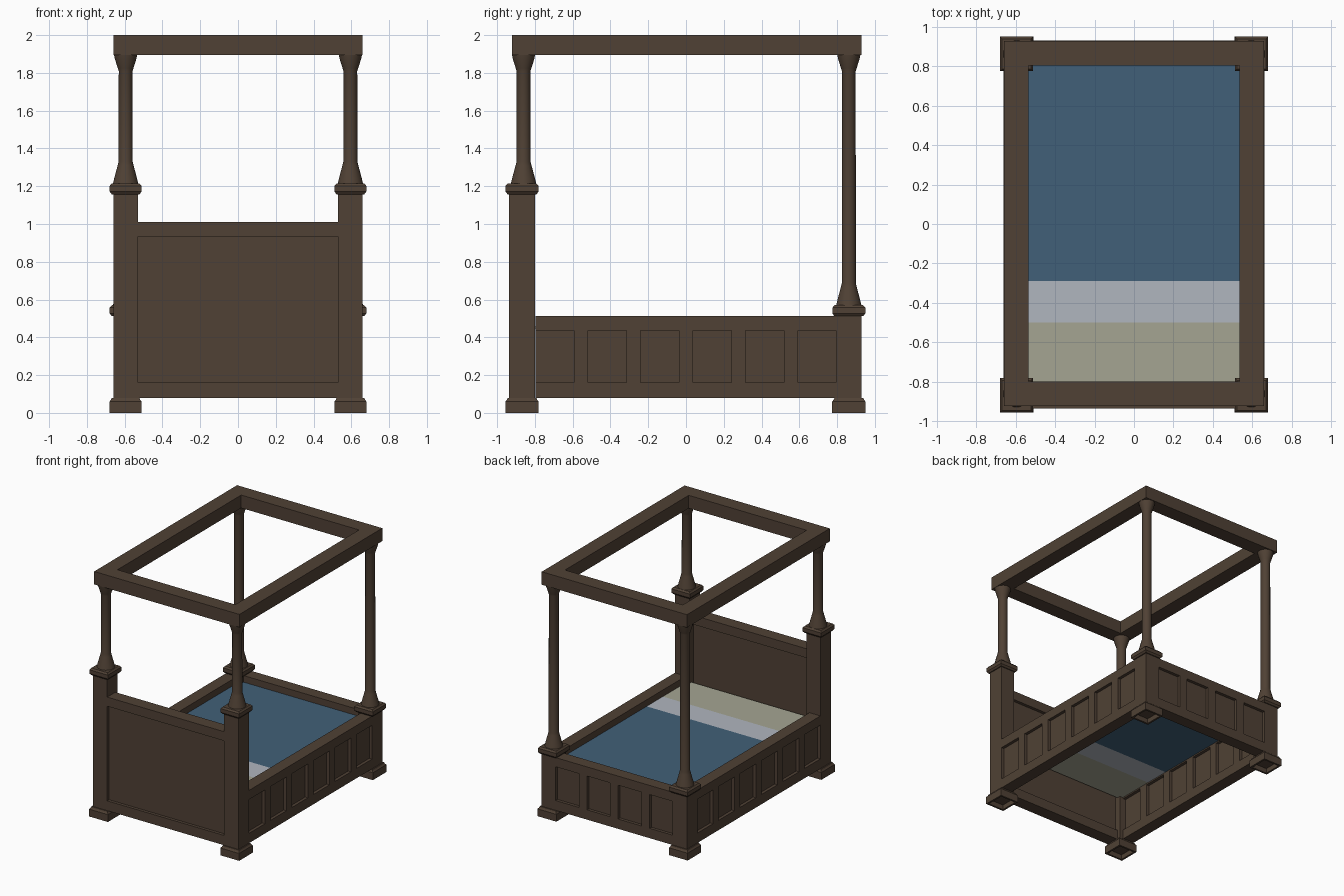
import bpy, bmesh, math

if "Cube" in bpy.data.objects:
    bpy.data.objects.remove(bpy.data.objects["Cube"])


def material(name, rgb):
    m = bpy.data.materials.new(name)
    m.diffuse_color = (*rgb, 1)
    m.use_nodes = True
    m.node_tree.nodes["Principled BSDF"].inputs["Base Color"].default_value = m.diffuse_color
    return m


WOOD = material("dark wood", (0.080, 0.053, 0.035))
BLUE = material("blue blanket", (0.053, 0.117, 0.188))
GREY = material("pale sheet", (0.434, 0.468, 0.521))
BEIGE = material("beige pillow", (0.376, 0.376, 0.290))


def finish(name, bm, mats):
    bmesh.ops.recalc_face_normals(bm, faces=bm.faces[:])
    me = bpy.data.meshes.new(name)
    bm.to_mesh(me)
    bm.free()
    for m in mats:
        me.materials.append(m)
    ob = bpy.data.objects.new(name, me)
    bpy.context.collection.objects.link(ob)
    return ob


def loft(bm, rings, caps=True):
    """Bridge rings of points into a solid; returns the bottom face."""
    vs = [[bm.verts.new(p) for p in r] for r in rings]
    n = len(vs[0])
    for a, b in zip(vs, vs[1:]):
        for i in range(n):
            j = (i + 1) % n
            bm.faces.new((a[i], a[j], b[j], b[i]))
    bottom = bm.faces.new(vs[0][::-1])
    bm.faces.new(vs[-1])
    return bottom


def rect(cx, cy, hx, hy, z):
    return [(cx - hx, cy - hy, z), (cx + hx, cy - hy, z),
            (cx + hx, cy + hy, z), (cx - hx, cy + hy, z)]


def box(bm, x0, x1, y0, y1, z0, z1):
    c = ((x0 + x1) / 2, (y0 + y1) / 2, abs(x1 - x0) / 2, abs(y1 - y0) / 2)
    loft(bm, [rect(*c, z0), rect(*c, z1)])


def boxes(name, dims, mats=(WOOD,)):
    bm = bmesh.new()
    for d in dims:
        box(bm, *d)
    return finish(name, bm, mats)


def stepped(name, cx, cy, profile, hollow=False):
    """Square block following (outward growth, z) steps around a post."""
    bm = bmesh.new()
    f = loft(bm, [rect(cx, cy, 0.065 + g, 0.068 + g, z) for g, z in profile])
    if hollow:
        bmesh.ops.recalc_face_normals(bm, faces=bm.faces[:])
        bmesh.ops.inset_region(bm, faces=[f], thickness=0.022)
        r = bmesh.ops.extrude_discrete_faces(bm, faces=[f])
        bmesh.ops.translate(bm, vec=(0, 0, 0.04), verts=r["faces"][0].verts[:])
    return finish(name, bm, [WOOD])


def column(name, cx, cy, z0, z1):
    """Turned column, flared at both ends."""
    prof = [(0.068, z0), (0.062, z0 + 0.025), (0.043, z0 + 0.095), (0.038, z0 + 0.115),
            (0.037, z1 - 0.085), (0.042, z1 - 0.07), (0.058, z1 - 0.02), (0.062, z1)]
    n = 16
    bm = bmesh.new()
    loft(bm, [[(cx + r * math.cos(math.tau * (i + .5) / n),
                cy + r * math.sin(math.tau * (i + .5) / n), z) for i in range(n)]
              for r, z in prof])
    ob = finish(name, bm, [WOOD])
    bpy.context.view_layer.objects.active = ob
    ob.select_set(True)
    bpy.ops.object.shade_smooth_by_angle(angle=math.radians(35))
    ob.select_set(False)


def panelled(name, along_y, half, outer, inner, top, stiles, recess=0.025):
    """Board of two rails, a recessed panel and evenly spaced stiles."""
    s = 1 if outer > inner else -1
    parts = [(-half, half, inner, outer, 0.08, 0.16),
             (-half, half, inner, outer, top - 0.075, top),
             (-half, half, inner + s * recess, outer - s * recess, 0.16, top - 0.075)]
    w = 0.074
    gap = (2 * half - stiles * w) / (stiles + 1)
    for i in range(stiles):
        a = -half + gap + i * (gap + w)
        parts.append((a, a + w, inner, outer, 0.16, top - 0.075))
    if along_y:
        parts = [(c, d, a, b, e, f) for a, b, c, d, e, f in parts]
    boxes(name, parts)


# Posts with feet, caps and turned columns
PX = 0.595
for side, sx in (("left", -1), ("right", 1)):
    for end, cy, top in (("head", -0.868, 1.157), ("foot", 0.862, 0.512)):
        tag = f"{end}_{side}"
        cx = sx * PX
        stepped(f"{tag}_foot", cx, cy,
                [(0.02, 0), (0.02, 0.06), (0.012, 0.07), (0.008, 0.08)], True)
        stepped(f"{tag}_post", cx, cy, [(0, 0.08), (0, top)])
        stepped(f"{tag}_cap", cx, cy,
                [(0.008, top), (0.019, top + 0.014), (0.019, top + 0.045), (0.008, top + 0.058)])
        column(f"{tag}_column", cx, cy + (0.008 if end == "head" else 0), top + 0.058, 1.894)

# Headboard, footboard and side rails
panelled("headboard", False, 0.53, -0.936, -0.83, 1.01, 0)
panelled("footboard", False, 0.53, 0.93, 0.83, 0.512, 3)
panelled("left_side_rail", True, 0.798, -0.66, -0.56, 0.512, 5)
panelled("right_side_rail", True, 0.798, 0.66, 0.56, 0.512, 5)

# Canopy frame
X, Y0, Y1, W = 0.658, -0.922, 0.928, 0.124
boxes("canopy_frame", [(-X, -X + W, Y0, Y1, 1.894, 2), (X - W, X, Y0, Y1, 1.894, 2),
                       (-X + W, X - W, Y0, Y0 + W, 1.894, 2),
                       (-X + W, X - W, Y1 - W, Y1, 1.894, 2)])

# Thin bedding: pillow, turned sheet and blanket zones
for name, y0, y1, m in (("pillow", -0.83, -0.5, BEIGE), ("turned_sheet", -0.5, -0.29, GREY),
                        ("blanket", -0.29, 0.83, BLUE)):
    boxes(name, [(-0.56, 0.56, y0, y1, 0.448, 0.458)], (m,))
